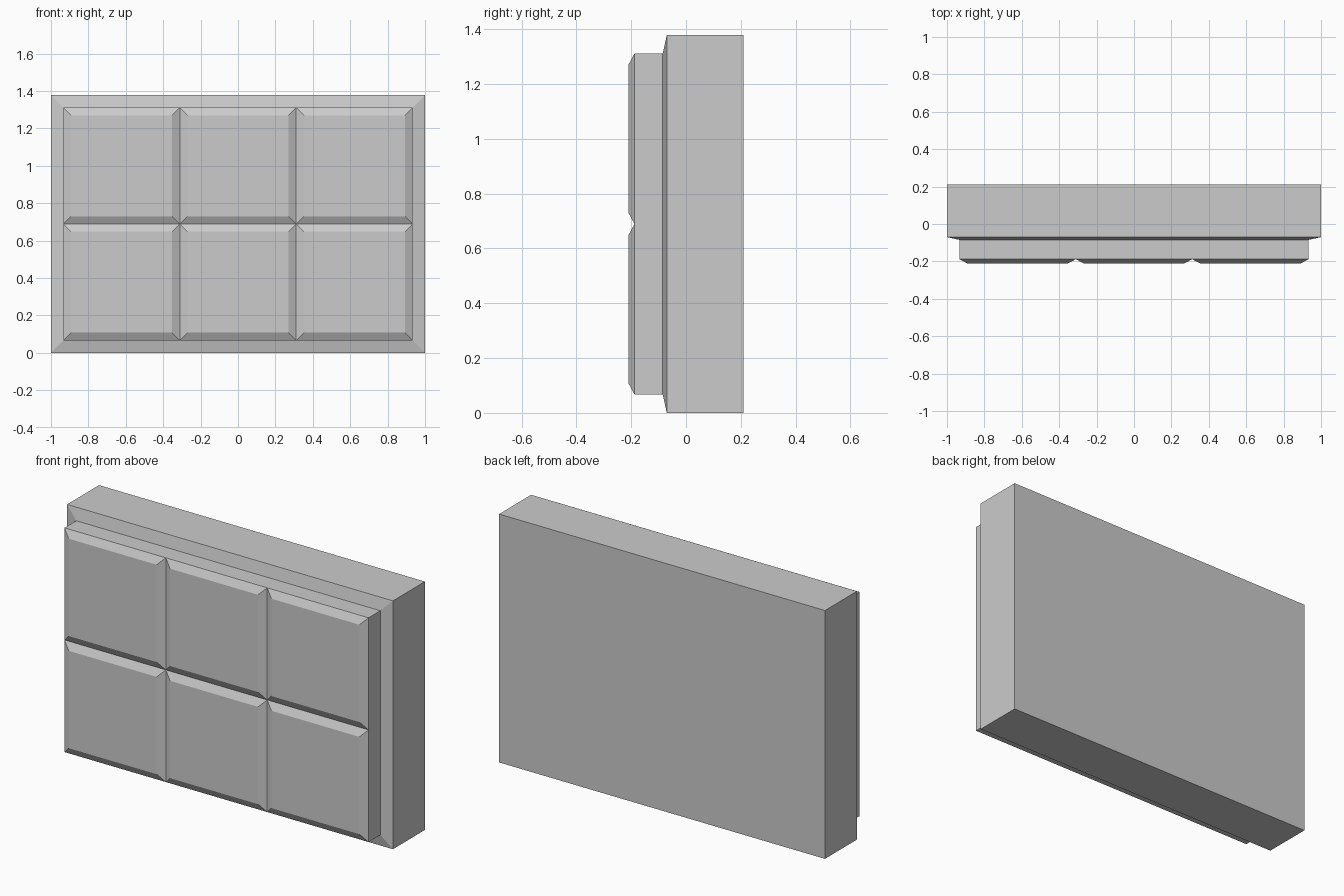
import bpy, bmesh
from mathutils import Matrix, Vector

if "Cube" in bpy.data.objects:
    bpy.data.objects.remove(bpy.data.objects["Cube"])

WIDTH, HEIGHT = 2.0, 1.378
BORDER = 0.067
ROWS, COLS = 2, 3
PW, PH = WIDTH - 2 * BORDER, HEIGHT - 2 * BORDER
MID = HEIGHT / 2

bm = bmesh.new()

# raised squares: a 3 x 2 grid facing -y, each cell inset and pushed forward
place = (Matrix.Translation((0, -0.188, MID)) @ Matrix.Rotation(1.5707963268, 4, 'X')
         @ Matrix.Diagonal((PW / 2, PH / 2, 1, 1)))
bmesh.ops.create_grid(bm, x_segments=COLS, y_segments=ROWS, size=1, matrix=place)
bmesh.ops.inset_individual(bm, faces=bm.faces[:], thickness=0.041, depth=0.022,
                           use_even_offset=True)


def extend_rim(y, sx=1.0, sz=1.0):
    """Extrude the open rim to depth y, scaling it about the slab centre."""
    rim = [e for e in bm.edges if e.is_boundary]
    new = bmesh.ops.extrude_edge_only(bm, edges=rim)["geom"]
    for v in (g for g in new if isinstance(g, bmesh.types.BMVert)):
        v.co = Vector((v.co.x * sx, y, MID + (v.co.z - MID) * sz))


# pad sides, sloping border, slab sides, then the flat back
extend_rim(-0.085)
extend_rim(-0.07, WIDTH / PW, HEIGHT / PH)
extend_rim(0.21)
bmesh.ops.holes_fill(bm, edges=[e for e in bm.edges if e.is_boundary], sides=0)

# drop redundant straight-line points on the flat sides
bmesh.ops.dissolve_limit(bm, angle_limit=0.01, verts=bm.verts[:], edges=bm.edges[:])
bmesh.ops.recalc_face_normals(bm, faces=bm.faces[:])

mesh = bpy.data.meshes.new("segmented_slab")
bm.to_mesh(mesh)
bm.free()
slab = bpy.data.objects.new("segmented_slab", mesh)
bpy.context.collection.objects.link(slab)
